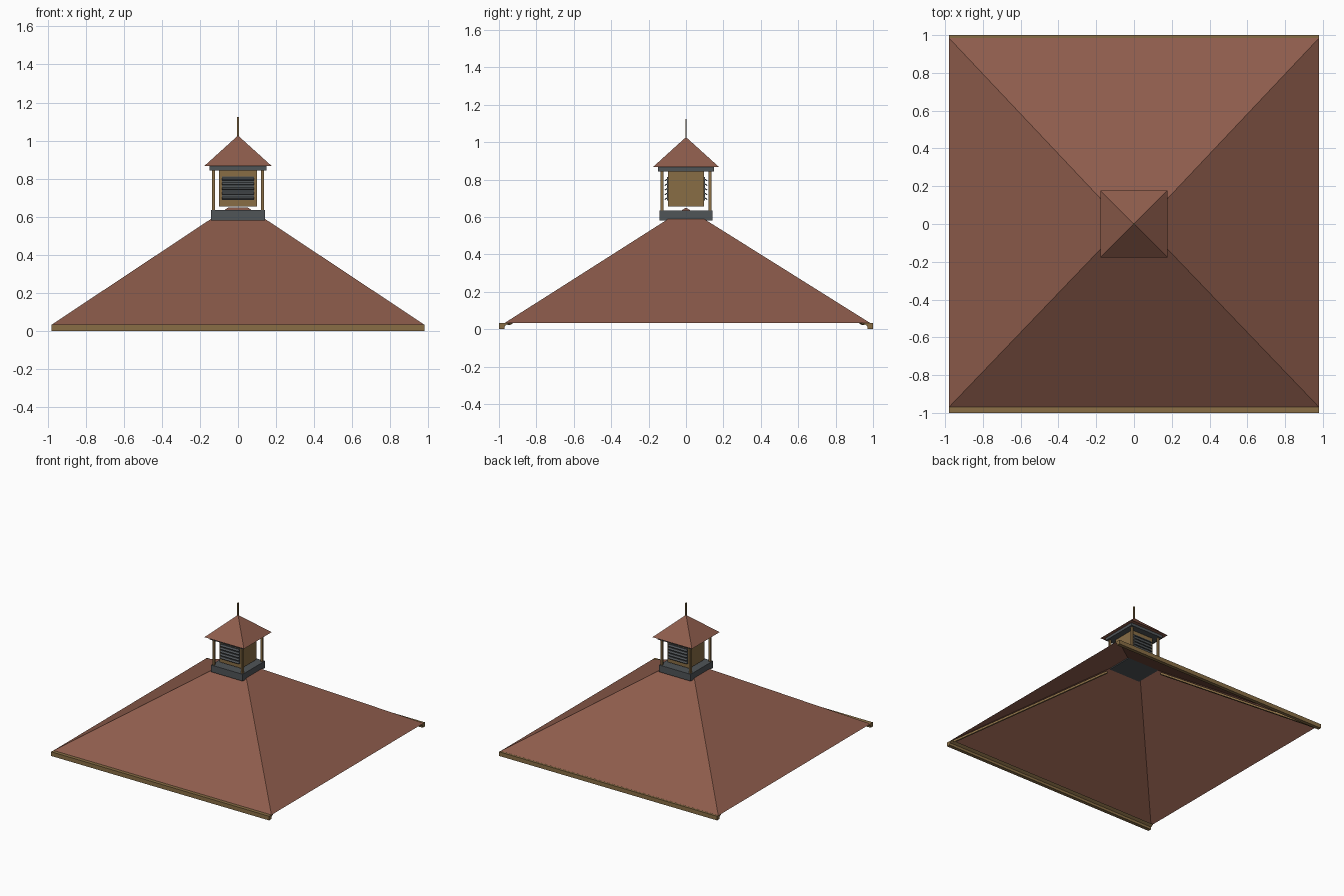
import bpy, bmesh, math
from mathutils import Vector

if "Cube" in bpy.data.objects:
    bpy.data.objects.remove(bpy.data.objects["Cube"])


def material(name, rgb):
    m = bpy.data.materials.new(name)
    m.diffuse_color = (*rgb, 1)
    m.use_nodes = True
    m.node_tree.nodes["Principled BSDF"].inputs["Base Color"].default_value = m.diffuse_color
    return m


TILE = material("terracotta", (0.27, 0.108, 0.072))
WOOD = material("tan wood", (0.25, 0.155, 0.06))
GREY = material("slate grey", (0.08, 0.09, 0.097))


def mesh_object(name, verts, faces, mat):
    me = bpy.data.meshes.new(name)
    me.from_pydata(verts, [], faces)
    bm = bmesh.new()
    bm.from_mesh(me)
    bmesh.ops.recalc_face_normals(bm, faces=bm.faces)
    bm.to_mesh(me)
    bm.free()
    me.materials.append(mat)
    ob = bpy.data.objects.new(name, me)
    bpy.context.collection.objects.link(ob)
    return ob


def box(name, centre, size, mat, rot=(0, 0, 0)):
    x, y, z = (s / 2 for s in size)
    v = [(i, j, k) for i in (-x, x) for j in (-y, y) for k in (-z, z)]
    f = [(0, 1, 3, 2), (4, 6, 7, 5), (0, 4, 5, 1), (2, 3, 7, 6), (0, 2, 6, 4), (1, 5, 7, 3)]
    ob = mesh_object(name, v, f, mat)
    ob.location, ob.rotation_euler = centre, rot
    return ob


# Main hipped roof, an open shell with a short ridge
E = 0.98
ridge, top, eave = 0.05, 0.65, 0.033
mesh_object("main_roof",
            [(-E, -0.97, eave), (E, -0.97, eave), (E, 0.985, eave), (-E, 0.985, eave),
             (-ridge, 0, top), (ridge, 0, top)],
            [(0, 1, 5, 4), (1, 2, 5), (2, 3, 4, 5), (3, 0, 4)], TILE)

# Eave boards with a slim bevelled lip, front and back
for s, side in ((-1, "front"), (1, "back")):
    profile = [(1.0, 0), (0.972, 0), (0.968, 0.018), (0.945, 0.032), (0.985, 0.034), (1.0, 0.034)]
    n = len(profile)
    verts = [(x, s * y, z) for x in (-E, E) for y, z in profile]
    faces = [tuple(range(n)), tuple(range(n, 2 * n))]
    faces += [(i, (i + 1) % n, n + (i + 1) % n, n + i) for i in range(n)]
    mesh_object(side + "_eave_board", verts, faces, WOOD)

# Hip rafters under the shell
for s in (-1, 1):
    a, b = Vector((s * 0.96, -s * 0.95, 0.028)), Vector((s * 0.16, -s * 0.12, 0.555))
    d = b - a
    box("hip_rafter", (a + b) / 2, (0.015, 0.015, d.length), WOOD, d.to_track_quat('Z', 'Y').to_euler())

# Cupola base and top plate
box("cupola_base", (0, 0, 0.608), (0.285, 0.285, 0.056), GREY)
box("cupola_top_plate", (0, 0, 0.855), (0.30, 0.30, 0.022), GREY)

# Corner posts
for sx in (-1, 1):
    for sy in (-1, 1):
        box("cupola_post", (sx * 0.128, sy * 0.128, 0.74), (0.016, 0.016, 0.21), WOOD)

# Inner housing with louvers on front and back
box("cupola_housing", (0, 0, 0.75), (0.20, 0.195, 0.19), WOOD)
for s in (-1, 1):
    box("louver_panel", (0, s * 0.099, 0.75), (0.17, 0.006, 0.125), GREY)
    for i in range(5):
        box("louver_slat", (0, s * 0.104, 0.70 + i * 0.025), (0.17, 0.022, 0.006), GREY,
            (-s * math.radians(35), 0, 0))

# Cupola roof
R, z0 = 0.178, 0.866
mesh_object("cupola_roof",
            [(-R, -R, z0), (R, -R, z0), (R, R, z0), (-R, R, z0), (0, 0, 1.027)],
            [(0, 1, 4), (1, 2, 4), (2, 3, 4), (3, 0, 4), (3, 2, 1, 0)], TILE)

# Finial rod
box("finial", (0, 0, 1.07), (0.008, 0.008, 0.11), WOOD)
